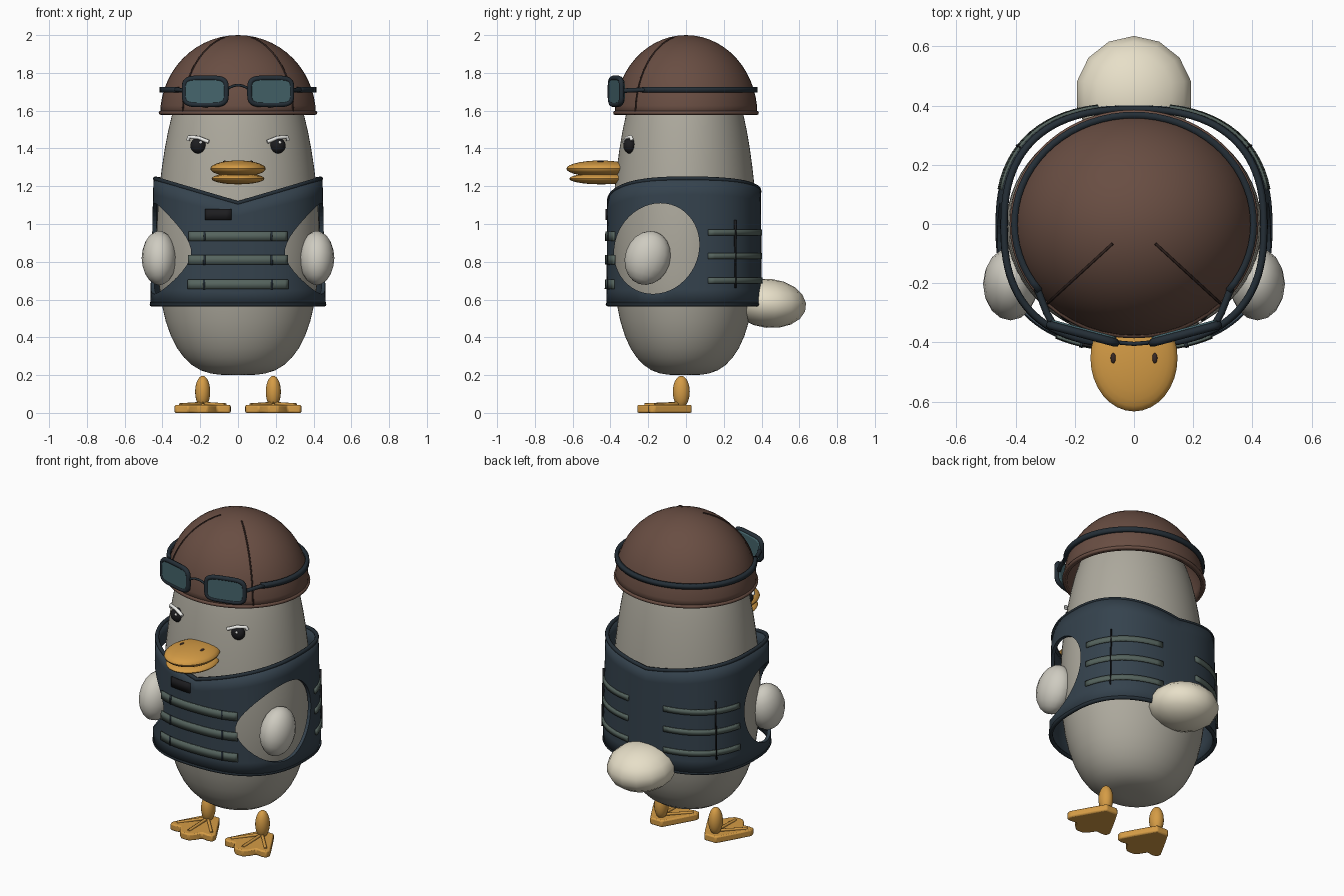
import bpy, bmesh
from math import sin, cos, pi, radians, sqrt
from mathutils import Vector

if "Cube" in bpy.data.objects:
    bpy.data.objects.remove(bpy.data.objects["Cube"])


def material(name, rgb):
    m = bpy.data.materials.new(name)
    m.diffuse_color = (*rgb, 1)
    m.use_nodes = True
    m.node_tree.nodes["Principled BSDF"].inputs["Base Color"].default_value = m.diffuse_color
    return m


GREY = material("plumage", (0.42, 0.40, 0.34))
PALE = material("wing", (0.62, 0.60, 0.53))
CREAM = material("cream", (0.80, 0.74, 0.58))
ORANGE = material("orange", (0.66, 0.33, 0.06))
BROWN = material("leather", (0.14, 0.075, 0.055))
DKBROWN = material("dark_leather", (0.04, 0.022, 0.018))
NAVY = material("cloth", (0.035, 0.055, 0.075))
TRIM = material("trim", (0.018, 0.028, 0.038))
SAGE = material("webbing", (0.09, 0.125, 0.11))
BLACK = material("black", (0.012, 0.012, 0.014))
LENS = material("lens", (0.06, 0.13, 0.15))
WHITE = material("white", (0.85, 0.85, 0.82))


def mesh_obj(name, bm, mat):
    bmesh.ops.recalc_face_normals(bm, faces=bm.faces)
    me = bpy.data.meshes.new(name)
    bm.to_mesh(me)
    bm.free()
    ob = bpy.data.objects.new(name, me)
    bpy.context.collection.objects.link(ob)
    if mat:
        me.materials.append(mat)
    return ob


def ball(name, loc, rad, mat, seg=24, rings=14, rot=(0, 0, 0)):
    bm = bmesh.new()
    bmesh.ops.create_uvsphere(bm, u_segments=seg, v_segments=rings, radius=1)
    bmesh.ops.scale(bm, vec=rad, verts=bm.verts)
    ob = mesh_obj(name, bm, mat)
    ob.location, ob.rotation_euler = loc, rot
    return ob


def tube(name, pts, r, mat, cyclic=False):
    cu = bpy.data.curves.new(name, 'CURVE')
    cu.dimensions = '3D'
    cu.bevel_depth, cu.bevel_resolution, cu.use_fill_caps = r, 2, True
    sp = cu.splines.new('POLY')
    sp.points.add(len(pts) - 1)
    for p, q in zip(sp.points, pts):
        p.co = (*q, 1)
    sp.use_cyclic_u = cyclic
    cu.materials.append(mat)
    ob = bpy.data.objects.new(name, cu)
    bpy.context.collection.objects.link(ob)
    return ob


def grid(name, rows, mat, closed):
    """Quad sheet from rows of points, optionally closed around."""
    bm = bmesh.new()
    vs = [[bm.verts.new(p) for p in r] for r in rows]
    n = len(rows[0])
    for a, b in zip(vs, vs[1:]):
        for i in range(n if closed else n - 1):
            j = (i + 1) % n
            bm.faces.new((a[i], a[j], b[j], b[i]))
    bmesh.ops.remove_doubles(bm, verts=bm.verts, dist=1e-5)
    return mesh_obj(name, bm, mat)


def lathe(name, prof, ky, mat, seg=48):
    rows = [[(r * cos(2 * pi * i / seg), r * ky * sin(2 * pi * i / seg), z)
             for i in range(seg)] for r, z in prof]
    return grid(name, rows, mat, True)


def thicken(ob, t, offset):
    m = ob.modifiers.new("thickness", 'SOLIDIFY')
    m.thickness, m.offset = t, offset


def prism(name, pts, depth, mat, bevel=0.0):
    """Outline in xy, extruded up z."""
    bm = bmesh.new()
    f = bm.faces.new([bm.verts.new((x, y, 0)) for x, y in pts])
    up = bmesh.ops.extrude_face_region(bm, geom=[f])['geom']
    bmesh.ops.translate(bm, vec=(0, 0, depth), verts=[v for v in up if isinstance(v, bmesh.types.BMVert)])
    ob = mesh_obj(name, bm, mat)
    if bevel:
        m = ob.modifiers.new("bevel", 'BEVEL')
        m.width, m.segments = bevel, 2
    return ob


def sup(t, a, b, n):
    c, s = cos(t), sin(t)
    return (a * abs(c) ** (2 / n) * (1 if c >= 0 else -1),
            b * abs(s) ** (2 / n) * (1 if s >= 0 else -1))


# body
body = lathe("body", [(0, .2), (.10, .2), (.2, .217), (.29, .285), (.36, .395), (.412, .57), (.435, .8),
                      (.435, 1.0), (.42, 1.2), (.392, 1.4), (.355, 1.58), (.3, 1.74), (.2, 1.88), (0, 1.94)],
             .89, GREY, 32)
body.location.y = -.007
sub = body.modifiers.new("smooth", 'SUBSURF')
sub.levels = sub.render_levels = 1


# vest
def vest_pt(t, z, off=0.0):
    k = (z - .57) / .65
    x, y = sup(t, .465 - .017 * k + off, .412 - .006 * k + off, 2.5)
    return Vector((x, y - .01, z))


def vest_top(t):
    x = abs(vest_pt(t, 1.2).x) / .45
    return 1.11 + .13 * x if sin(t) < 0 else 1.17 + .07 * x


TS = [2 * pi * i / 96 for i in range(96)]
vest = grid("vest", [[vest_pt(t, .57 + (vest_top(t) - .57) * k / 8) for t in TS] for k in range(9)], NAVY, True)
thicken(vest, .02, -1)
cutter = prism("armhole_cutter", [(.24 * cos(t), .225 * sin(t) - .02 * cos(t)) for t in TS[::2]], 2, None)
cutter.rotation_euler = (0, pi / 2, 0)
cutter.location = (-1, -.155, .87)
cutter.hide_render = True
cutter.hide_viewport = True
bo = vest.modifiers.new("armholes", 'BOOLEAN')
bo.operation, bo.object, bo.solver = 'DIFFERENCE', cutter, 'EXACT'
tube("vest_top_trim", [vest_pt(t, vest_top(t), -.009) for t in TS], .012, TRIM, True)
tube("vest_hem", [vest_pt(t, .575, -.009) for t in TS], .012, TRIM, True)


# webbing strips and stitching on the vest
def patch(name, t0, t1, z0, z1, mat, off, n=14):
    ts = [t0 + (t1 - t0) * i / n for i in range(n + 1)]
    thicken(grid(name, [[vest_pt(t, z, off) for t in ts] for z in (z0, z1)], mat, False), .012, 0)


def t_at_x(x, side):
    """Vest angle for a given x on the front (-1) or back (1)."""
    c = (abs(x) / .458) ** 1.25
    t = sqrt(max(0, 1 - c * c))
    from_axis = pi / 2 - (1 if x >= 0 else -1) * abs(Vector((t, c)).angle_signed(Vector((1, 0))))
    return side * from_axis


for z in (.935, .81, .68):
    patch("front_webbing", t_at_x(-.26, -1), t_at_x(.26, -1), z - .025, z + .025, SAGE, .003, 24)
    for x in (-.175, .175):
        patch("front_stitch", t_at_x(x - .005, -1), t_at_x(x + .005, -1), z - .026, z + .026, TRIM, .006, 1)
    t_side, t_back = 0.23, t_at_x(.12, 1)
    for a, b in ((t_side, t_back), (pi - t_side, pi - t_back)):
        patch("back_webbing", a, b, z + .005, z + .037, SAGE, .003)
patch("chest_badge", t_at_x(-.175, -1), t_at_x(-.035, -1), 1.02, 1.08, BLACK, .003, 6)
for t in (.63, pi - .63):
    patch("side_stitch", t - .008, t + .008, .66, 1.02, BLACK, .005, 1)

# helmet shell, rim, seams
HX, HY, HZ, H0 = .412, .378, .42, 1.58


def dome(az, el, off=0.0):
    return Vector(((HX + off) * cos(el) * cos(az), (HY + off) * cos(el) * sin(az), H0 + (HZ + off) * sin(el)))


helmet = grid("helmet", [[dome(t, pi / 2 * k / 14) for t in TS[::2]] for k in range(15)], BROWN, True)
thicken(helmet, .02, -1)
tube("helmet_rim", [dome(t, .02, -.003) for t in TS], .011, BROWN, True)
for az in (-pi / 4, -3 * pi / 4):
    tube("helmet_seam", [dome(az, 1.32 * k / 16, .001) for k in range(17)], .0045, DKBROWN)

# goggle strap around the back of the helmet
ts = [radians(-38 + 256 * i / 48) for i in range(49)]
strap = grid("goggle_strap", [[(.404 * cos(t), .368 * sin(t), z) for t in ts] for z in (1.697, 1.724)], TRIM, False)
thicken(strap, .022, 0)

# goggles
for s in (-1, 1):
    rot = (pi / 2, 0, s * radians(15))
    outline = [sup(t, .115, .07, 4.5) for t in TS[::2]]
    lens = prism("goggle_lens", outline, .03, LENS, .006)
    lens.location, lens.rotation_euler = (s * .168, -.352, 1.702), rot
    frame = tube("goggle_frame", [(x, y, .02) for x, y in outline], .014, TRIM, True)
    frame.location, frame.rotation_euler = (s * .168, -.352, 1.702), rot
    tube("strap_link", [(s * .275, -.335, 1.705), (s * .295, -.30, 1.708), (s * .328, -.215, 1.711)], .012, TRIM)
tube("goggle_bridge", [(.055 * k / 4, -.405 + .0012 * abs(k), 1.735 - .0012 * k * k) for k in range(-4, 5)], .007, TRIM)

# beak and tail
ball("beak_upper", (0, -.453, 1.293), (.147, .18, .043), ORANGE, 32)
ball("beak_lower", (0, -.448, 1.24), (.14, .17, .03), ORANGE, 32)
ball("tail", (0, .437, .58), (.2, .2, .13), CREAM, 14, 9, (radians(-6), 0, 0))

FOOT = [(.04, .03), (.075, -.03), (.12, -.11), (.15, -.165), (.145, -.195), (.115, -.2), (.075, -.195),
        (.05, -.235), (.025, -.258)]
for s in (-1, 1):
    # face
    ball("nostril", (s * .07, -.453, 1.33), (.009, .018, .006), DKBROWN, 12, 8)
    ball("eye", (s * .21, -.298, 1.415), (.042, .034, .042), BLACK)
    ball("eye_glint", (s * .21 + .012, -.33, 1.432), (.008, .006, .008), WHITE, 10, 8)
    tube("brow", [(s * .265, -.285, 1.443), (s * .258, -.293, 1.462), (s * .21, -.312, 1.457),
                  (s * .155, -.328, 1.435)], .010, WHITE)
    # wing
    ball("wing", (s * .417, -.203, .82), (.093, .12, .145), PALE, 16, 10, (radians(-18), 0, 0))
    # leg and webbed foot
    ball("leg", (s * .187, -.025, .112), (.04, .045, .084), ORANGE, 20)
    foot = prism("foot", FOOT + [(-x, y) for x, y in reversed(FOOT)], .042, ORANGE, .008)
    foot.location.x = s * .187
    for dx, y in ((-.12, -.165), (0, -.22), (.12, -.165)):
        tube("toe_ridge", [(s * .187, -.03, .05), (s * .187 + dx, y, .042)], .009, ORANGE)

# smooth shading with sharp creases kept
bpy.ops.object.select_all(action='DESELECT')
for ob in bpy.data.objects:
    if ob.type == 'MESH' and not ob.hide_viewport:
        ob.select_set(True)
        bpy.context.view_layer.objects.active = ob
bpy.ops.object.shade_smooth_by_angle(angle=radians(35))
